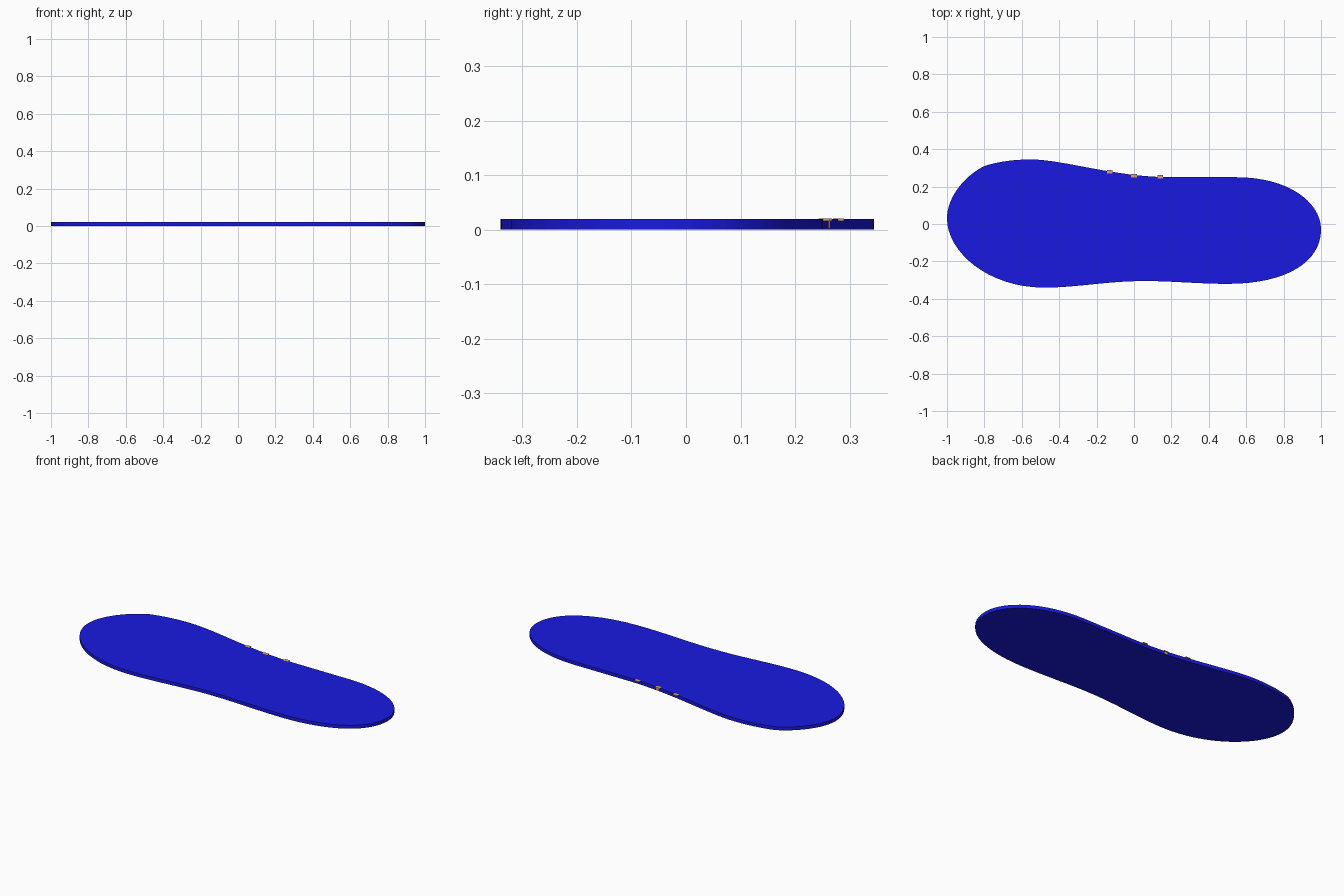
import bpy

if "Cube" in bpy.data.objects:
    bpy.data.objects.remove(bpy.data.objects["Cube"])


def material(name, rgb):
    m = bpy.data.materials.new(name)
    m.diffuse_color = (*rgb, 1)
    m.use_nodes = True
    m.node_tree.nodes["Principled BSDF"].inputs["Base Color"].default_value = m.diffuse_color
    return m


blue = material("blue_foam", (0.01, 0.01, 0.75))
tan = material("tan_tab", (0.7, 0.35, 0.17))

# Outline of the insole: in handle, point, out handle
OUTLINE = [
    ((-1, -0.15), (-1, 0.03), (-1, 0.14)),
    ((-0.91, 0.255), (-0.8, 0.31), (-0.72, 0.335)),
    ((-0.64, 0.345), (-0.55, 0.345), (-0.38, 0.345)),
    ((-0.1, 0.25), (0.2, 0.25), (0.3, 0.25)),
    ((0.45, 0.25), (0.55, 0.25), (0.82, 0.25)),
    ((1, 0.12), (1, -0.03), (1, -0.2)),
    ((0.82, -0.32), (0.5, -0.32), (0.35, -0.32)),
    ((0.2, -0.305), (0.06, -0.305), (-0.15, -0.305)),
    ((-0.3, -0.34), (-0.48, -0.34), (-0.78, -0.34)),
]

# Flat insole: filled curve with thickness
curve = bpy.data.curves.new("insole", 'CURVE')
curve.dimensions = '2D'
curve.fill_mode = 'BOTH'
curve.extrude = 0.01
spline = curve.splines.new('BEZIER')
spline.bezier_points.add(len(OUTLINE) - 1)
spline.use_cyclic_u = True
spline.resolution_u = 16
for bp, (left, co, right) in zip(spline.bezier_points, OUTLINE):
    bp.handle_left_type = bp.handle_right_type = 'FREE'
    bp.handle_left, bp.co, bp.handle_right = (*left, 0), (*co, 0), (*right, 0)
insole = bpy.data.objects.new("insole", curve)
insole.location.z = 0.01
bpy.context.collection.objects.link(insole)
bpy.context.view_layer.objects.active = insole
insole.select_set(True)
bpy.ops.object.convert(target='MESH')
insole = bpy.context.object
insole.data.materials.clear()
insole.data.materials.append(blue)
bpy.ops.object.shade_smooth_by_angle()


# Little tabs along the arch edge
def box(name, lo, hi):
    bpy.ops.mesh.primitive_cube_add(size=1, location=[(a + b) / 2 for a, b in zip(lo, hi)])
    ob = bpy.context.object
    ob.name = name
    ob.scale = [b - a for a, b in zip(lo, hi)]
    ob.data.materials.append(tan)


for i, (x, y, z) in enumerate([(-0.13, 0.29, 0.016), (0.0, 0.268, 0.016), (0.14, 0.263, 0.016)]):
    box(f"edge_tab_{i}", (x - 0.015, y - 0.02, z), (x + 0.015, y, 0.0202))
box("tab_stem", (-0.01, 0.25, 0.002), (0.01, 0.264, 0.018))
